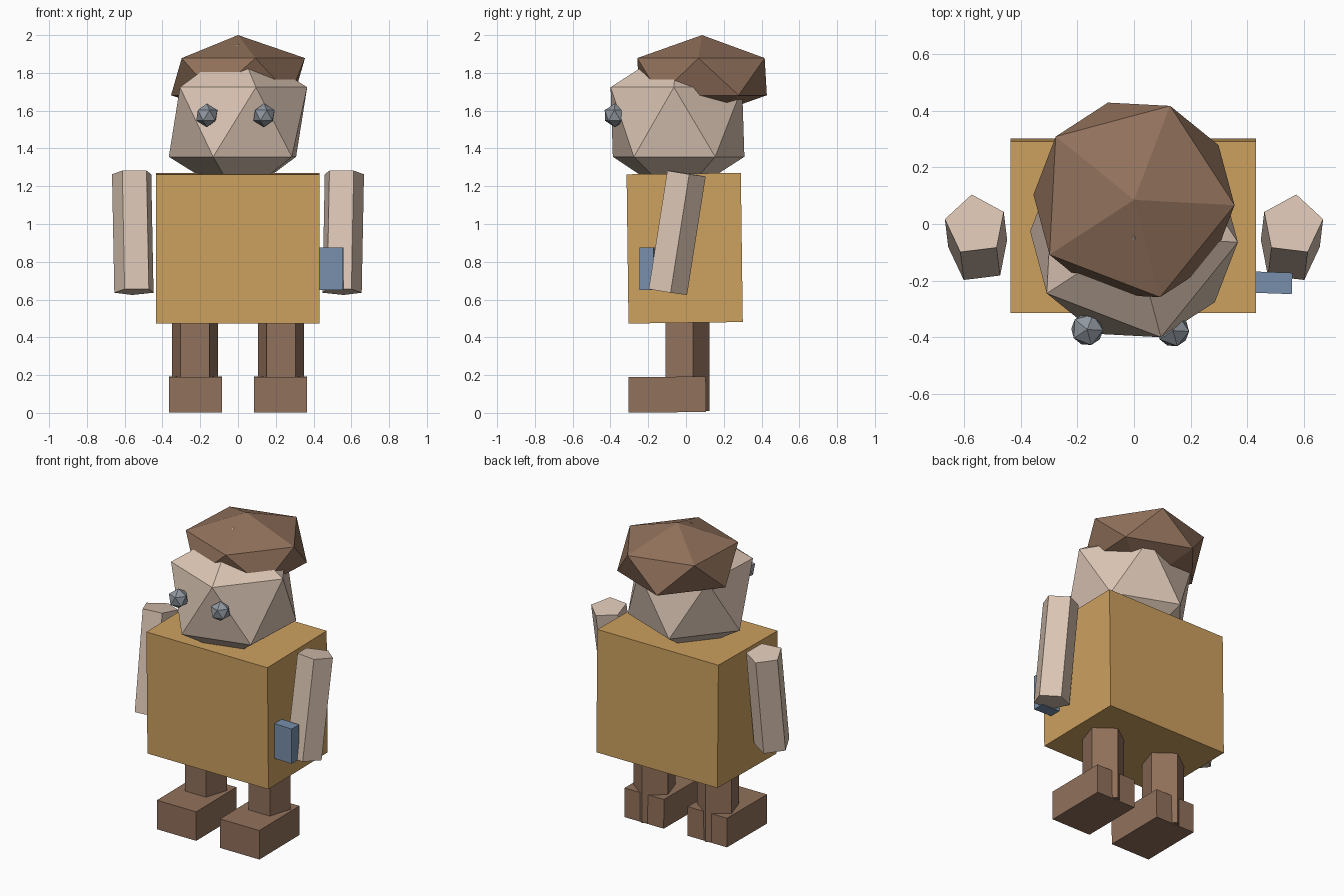
import bpy
from math import radians

default = bpy.data.objects.get("Cube")
if default:
    bpy.data.objects.remove(default, do_unlink=True)


def material(name, r, g, b):
    """Flat material from display RGB, converted to linear values."""
    def lin(c):
        c /= 255
        return ((c + 0.055) / 1.055) ** 2.4
    colour = (lin(r), lin(g), lin(b), 1)
    mat = bpy.data.materials.new(name)
    mat.use_nodes = True
    mat.diffuse_color = colour
    bsdf = next(n for n in mat.node_tree.nodes if n.type == 'BSDF_PRINCIPLED')
    bsdf.inputs["Base Color"].default_value = colour
    return mat


SKIN = material("skin", 219, 197, 180)
OCHRE = material("ochre_shirt", 205, 161, 95)
BROWN = material("brown", 145, 113, 91)
STEEL = material("steel_grey", 144, 151, 159)
BLUE = material("slate_blue", 120, 143, 171)


def finish(name, mat, rot):
    ob = bpy.context.object
    ob.name = ob.data.name = name
    ob.rotation_euler = [radians(a) for a in rot]
    ob.data.materials.append(mat)
    return ob


def box(name, loc, size, mat, rot=(0, 0, 0)):
    bpy.ops.mesh.primitive_cube_add(size=1, location=loc)
    ob = finish(name, mat, rot)
    ob.scale = size


def gem(name, loc, radius, height, mat, rot=(0, 0, 0)):
    """Twenty-sided ball, optionally squashed in height."""
    bpy.ops.mesh.primitive_ico_sphere_add(subdivisions=1, radius=1, location=loc)
    ob = finish(name, mat, rot)
    ob.scale = (radius, radius, height)


def prism(name, loc, radius, depth, mat, rot=(0, 0, 0)):
    """Five-sided limb with its ridge towards the back."""
    bpy.ops.mesh.primitive_cylinder_add(vertices=5, radius=radius, depth=depth, location=loc)
    finish(name, mat, rot)


# Torso, leaning very slightly forward
box("torso", (-0.002, -0.007, 0.872), (0.866, 0.605, 0.79), OCHRE, (0.75, 0, 0))

# Head, hair cap and eyes
gem("head", (0, -0.045, 1.54), 0.41, 0.412, SKIN, (0, 0, -3))
gem("hair", (0, 0.085, 1.78), 0.397, 0.22, BROWN, (0, 0, -3))
gem("right_eye", (-0.165, -0.372, 1.575), 0.063, 0.063, STEEL, (0, 0, -3))
gem("left_eye", (0.138, -0.376, 1.575), 0.063, 0.063, STEEL, (0, 0, -3))

# Arms, legs and feet on both sides
for side, s in (("left", 1), ("right", -1)):
    prism(side + "_arm", (s * 0.553, -0.053, 0.955), 0.11, 0.635, SKIN, (-9, 0, -7 * s))
    prism(side + "_leg", (s * 0.228, -0.004, 0.26), 0.129, 0.5, BROWN)
    box(side + "_foot", (s * 0.226, -0.1, 0.097), (0.281, 0.41, 0.188), BROWN, (0.4, 0, 0))

# Small block held at the left hand
box("hand_block", (0.48, -0.207, 0.762), (0.155, 0.075, 0.225), BLUE, (0, 0, -2))
